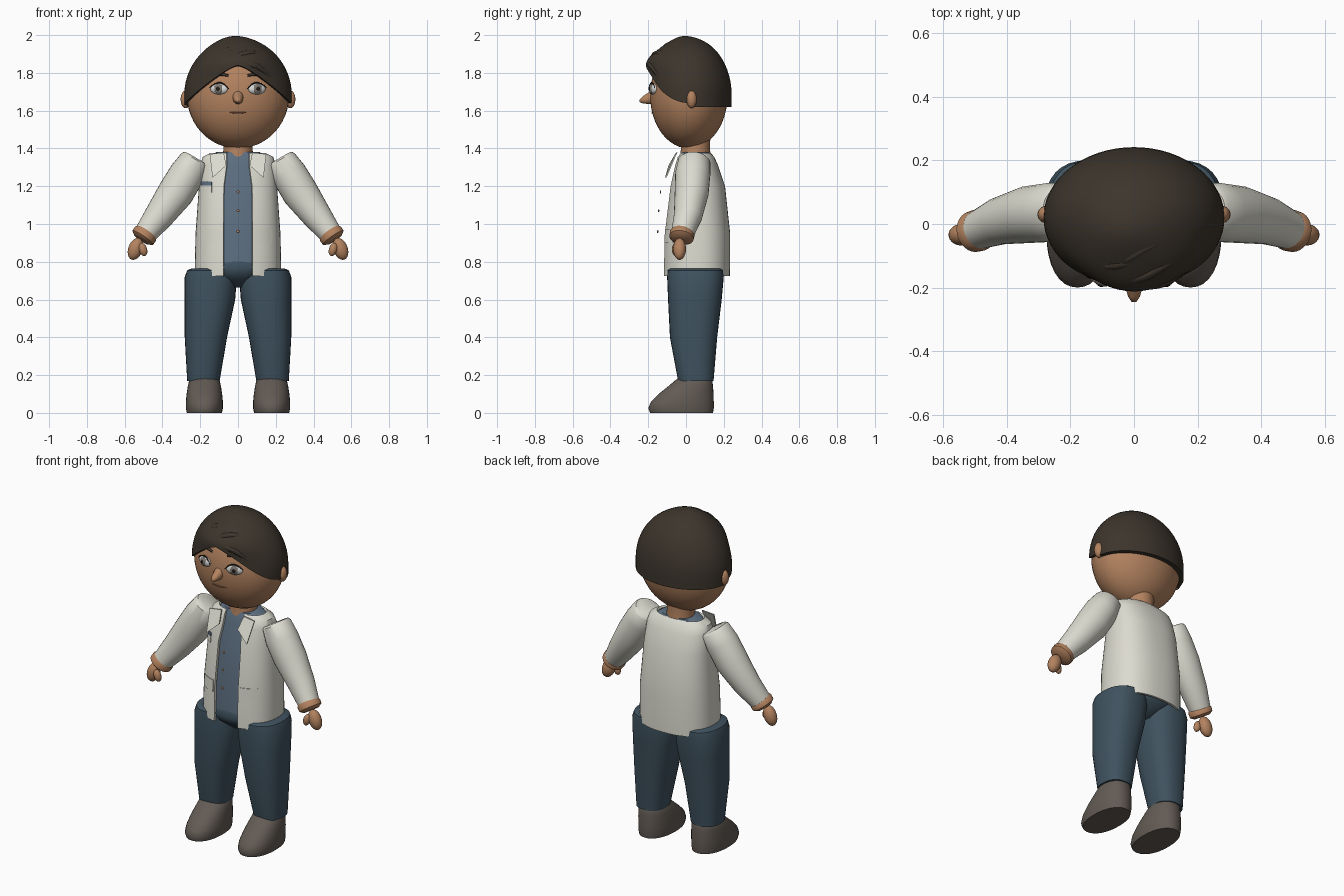
import bpy, bmesh, math
from mathutils import Vector as V, Matrix

if "Cube" in bpy.data.objects:
    bpy.data.objects.remove(bpy.data.objects["Cube"])

COLORS = {
    "skin": (0.45, 0.225, 0.115), "hair": (0.045, 0.035, 0.025), "coat_cloth": (0.72, 0.71, 0.63),
    "shirt_blue": (0.11, 0.16, 0.22), "trouser_blue": (0.05, 0.085, 0.115), "shoe_brown": (0.125, 0.105, 0.09),
    "eye_white": (0.7, 0.7, 0.68), "iris_grey": (0.2, 0.18, 0.16), "dark": (0.015, 0.012, 0.01),
    "lip": (0.24, 0.1, 0.055)}
MATS = {}
for n, c in COLORS.items():
    MATS[n] = bpy.data.materials.new(n)
    MATS[n].diffuse_color = (*c, 1)


def finish(ob, mat, solid=0.0, angle=45):
    """Link, colour, thicken inward and shade an object."""
    bpy.context.collection.objects.link(ob)
    ob.data.materials.append(MATS[mat])
    bpy.ops.object.select_all(action='DESELECT')
    bpy.context.view_layer.objects.active = ob
    ob.select_set(True)
    if ob.type == 'CURVE':
        bpy.ops.object.convert(target='MESH')
        ob = bpy.context.view_layer.objects.active
    if solid:
        m = ob.modifiers.new("thickness", 'SOLIDIFY')
        m.thickness, m.offset = solid, -1
        bpy.ops.object.modifier_apply(modifier=m.name)
    bpy.ops.object.shade_smooth_by_angle(angle=math.radians(angle))
    return ob


def loft(name, rings, mat, closed=True, cap=True, solid=0.0, angle=45):
    """Skin a list of equal-length point rings."""
    bm = bmesh.new()
    rows = [[bm.verts.new(p) for p in r] for r in rings]
    n = len(rows[0])
    for a, b in zip(rows, rows[1:]):
        for i in range(n if closed else n - 1):
            j = (i + 1) % n
            bm.faces.new((a[i], a[j], b[j], b[i]))
    if cap:
        bm.faces.new(rows[0])
        bm.faces.new(rows[-1])
    bmesh.ops.remove_doubles(bm, verts=bm.verts, dist=1e-5)
    bmesh.ops.recalc_face_normals(bm, faces=bm.faces)
    me = bpy.data.meshes.new(name)
    bm.to_mesh(me)
    bm.free()
    return finish(bpy.data.objects.new(name, me), mat, solid, angle)


def ball(name, loc, size, mat, rot=(0, 0, 0), seg=32):
    bm = bmesh.new()
    bmesh.ops.create_uvsphere(bm, u_segments=seg, v_segments=seg // 2, radius=1)
    bm.transform(Matrix.Diagonal((*size, 1)))
    me = bpy.data.meshes.new(name)
    bm.to_mesh(me)
    bm.free()
    ob = bpy.data.objects.new(name, me)
    ob.location, ob.rotation_euler = loc, rot
    return finish(ob, mat)


def strand(name, pts, radii, mat):
    cu = bpy.data.curves.new(name, 'CURVE')
    cu.dimensions, cu.bevel_depth, cu.bevel_resolution = '3D', 1.0, 2
    sp = cu.splines.new('NURBS')
    sp.points.add(len(pts) - 1)
    for p, co, r in zip(sp.points, pts, radii):
        p.co, p.radius = (*co, 1), r
    sp.order_u, sp.use_endpoint_u = 3, True
    return finish(bpy.data.objects.new(name, cu), mat)


def spow(v, e):
    return math.copysign(abs(v) ** e, v)


def oval(z, cy, rx, ry, n=32, cx=0.0, gap=0.0, k=2.4):
    """Superellipse ring; a gap leaves it open at the front."""
    t0 = math.asin((gap / rx) ** (k / 2)) if gap else 0
    out = []
    for i in range(n):
        t = t0 + (2 * math.pi - 2 * t0) * i / ((n - 1) if gap else n)
        out.append(V((cx + rx * spow(math.sin(t), 2 / k), cy - ry * spow(math.cos(t), 2 / k), z)))
    return out


# ---- head, ears, nose, mouth, neck
def face_y(x, z):
    return 0.015 - 0.205 * math.sqrt(max(0, 1 - (x / 0.27) ** 2 - ((z - 1.68) / 0.28) ** 2))

ball("head", (0, 0.015, 1.68), (0.27, 0.205, 0.28), "skin", seg=48)
loft("neck", [oval(z, 0.05, r, r, k=2) for z, r in ((1.34, 0.085), (1.4, 0.076), (1.47, 0.08))], "skin")
loft("nose", [[V((w * math.cos(i * math.pi / 8), y, z + h * math.sin(i * math.pi / 8))) for i in range(16)]
              for y, z, w, h in ((-0.17, 1.675, .03, .042), (-0.2, 1.665, .027, .03),
                                 (-0.23, 1.657, .018, .018), (-0.246, 1.652, .007, .007))], "skin", angle=60)
strand("mouth", [(x, face_y(x, z) - 0.001, z) for x, z in ((-.048, 1.592), (-.02, 1.588), (.02, 1.588), (.048, 1.592))],
       (.002, .004, .004, .002), "lip")

for s, side in ((-1, "right"), (1, "left")):
    ball(side + "_ear", (s * 0.277, 0.03, 1.66), (0.027, 0.027, 0.047), "skin", seg=20)
    # eyes as thin stacked lenses turned to follow the face
    c, nrm, rz = V((s * 0.1, face_y(0.1, 1.715), 1.715)), V((s * 0.29, -0.95, 0.05)), s * 0.3
    ball(side + "_eye", c, (0.048, 0.018, 0.029), "eye_white", (0, 0, rz), 24)
    ball(side + "_iris", c + nrm * 0.011, (0.025, 0.011, 0.026), "iris_grey", (0, 0, rz), 20)
    ball(side + "_pupil", c + nrm * 0.017, (0.012, 0.008, 0.013), "dark", (0, 0, rz), 16)
    strand(side + "_eyelid", [(s * x, face_y(x, z) - 0.013, z) for x, z in ((.05, 1.715), (.07, 1.745), (.12, 1.75), (.15, 1.722))],
           (.002, .004, .004, .002), "dark")
    strand(side + "_brow", [(s * x, face_y(x, z) - 0.004, z) for x, z in ((.05, 1.785), (.085, 1.795), (.12, 1.788), (.157, 1.765))],
           (.006, .009, .007, .002), "hair")

# ---- hair cap with a swept-up fringe
HC, HR = V((0, 0.02, 1.68)), V((0.285, 0.222, 0.305))

def bulge(x, z):
    return 0.05 * max(0, 1 - (x / HR.x) ** 2) ** 1.5 * math.exp(-((z - 1.87) / 0.08) ** 2)

def hair_y(x, z):
    d = max(0, 1 - (x / HR.x) ** 2 - ((z - HC.z) / HR.z) ** 2)
    return HC.y - HR.y * math.sqrt(d) - bulge(x, z)

N, ROWS = 64, 16
cols = []
for i in range(N):
    a = 2 * math.pi * i / N
    sx, fy = math.sin(a), math.cos(a)
    zb = 1.62
    if fy > 0:
        for _ in range(8):
            r = math.sqrt(1 - max(0, (zb - HC.z) / HR.z) ** 2)
            zb = 1.84 - 0.2 * abs(sx * r) ** 1.3
    p0 = math.asin((zb - HC.z) / HR.z)
    col = []
    for j in range(ROWS + 1):
        p = p0 + (math.pi / 2 - p0) * j / ROWS
        r = math.cos(max(p, 0))
        x, y, z = HR.x * r * sx, HC.y - HR.y * r * fy, HC.z + HR.z * math.sin(p)
        if y < HC.y:
            y -= bulge(x, z) * min(1, (HC.y - y) / 0.1)
        z += 0.016 * math.exp(-((x + 0.04) / 0.12) ** 2 - ((y + 0.04) / 0.08) ** 2) * max(0, math.sin(p))
        col.append(V((x, y, z)))
    cols.append(col)
loft("hair_cap", [[c[j] for c in cols] for j in range(ROWS + 1)], "hair", cap=False, solid=0.035, angle=60)
LOCKS = (((-.19, 1.82), (-.11, 1.90), (0, 1.935), (.13, 1.93)), ((-.13, 1.86), (-.04, 1.93), (.05, 1.96), (.1, 1.95)),
         ((-.09, 1.85), (0, 1.89), (.09, 1.91), (.17, 1.89)), ((-.03, 1.85), (.06, 1.85), (.13, 1.82), (.2, 1.75)))
for k, lock in enumerate(LOCKS):
    strand("hair_lock_%d" % (k + 1), [(x, hair_y(x, z) + 0.008, z) for x, z in lock], (.004, .018, .017, .002), "hair")

# ---- coat, shirt, collar, pockets, buttons
COAT = ((.725, .055, .23, .178), (.95, .058, .225, .176), (1.2, .06, .207, .147), (1.31, .055, .2, .115),
        (1.355, .052, .187, .098), (1.377, .05, .145, .08))
loft("coat_body", [oval(*c, n=48, gap=g) for c, g in zip(COAT, (.078, .078, .075, .06, .06, .06))],
     "coat_cloth", closed=False, cap=False, solid=0.013)
loft("shirt", [oval(z if z > .8 else .77, cy, rx - .018, ry - .018) for z, cy, rx, ry in COAT[:4]]
     + [oval(1.35, .05, .16, .085), oval(1.38, .05, .115, .073)], "shirt_blue")

def coat_y(x, z):
    for a, b in zip(COAT, COAT[1:]):
        if a[0] <= z <= b[0]:
            t = (z - a[0]) / (b[0] - a[0])
            cy, rx, ry = (a[i] + (b[i] - a[i]) * t for i in (1, 2, 3))
            return cy - ry * max(0, 1 - abs(x / rx) ** 2.4) ** (1 / 2.4)

def coat_plate(name, x0, x1, z0, z1, mat, lift=0.004):
    rows = [[V((x0 + (x1 - x0) * i / 6, coat_y(x0 + (x1 - x0) * i / 6, z) - lift, z)) for i in range(7)] for z in (z0, z1)]
    loft(name, rows, mat, closed=False, cap=False, solid=0.005)

coat_plate("chest_pocket", -.195, -.14, 1.168, 1.222, "coat_cloth")
coat_plate("chest_pocket_trim", -.195, -.14, 1.205, 1.224, "shirt_blue", 0.007)
for s, side in ((-1, "right"), (1, "left")):
    x0, x1 = sorted((s * 0.09, s * 0.18))
    coat_plate(side + "_hip_pocket", x0, x1, 0.9, 0.97, "coat_cloth")
    outline = ((.15, -.05, 1.37), (.075, -.045, 1.378), (.062, -.085, 1.31), (.135, -.103, 1.245))
    loft(side + "_lapel", [[V((s * x, y - d, z)) for x, y, z in outline] for d in (0, 0.008)], "coat_cloth")
for k, (y, z) in enumerate(((-.135, 1.17), (-.145, 1.07), (-.15, .96))):
    ball("button_%d" % (k + 1), (0, y, z), (0.008, 0.004, 0.008), "skin", seg=12)

# ---- trousers and shoes
loft("trouser_seat", [oval(*r) for r in ((.81, .052, .17, .152), (.77, .052, .19, .17), (.72, .05, .14, .14),
                                         (.665, .05, .04, .07))], "trouser_blue", angle=60)
LEG = ((.765, .05, .14, .105, .135, ), (.755, .05, .141, .128, .147), (.72, .05, .144, .138, .15), (.6, .047, .149, .134, .142),
       (.4, .04, .17, .112, .125), (.17, .052, .183, .086, .094))
SHOE = ((0, -.19, .143, .093), (.025, -.2, .147, .098), (.06, -.185, .147, .098), (.1, -.145, .146, .094),
        (.14, -.095, .143, .088), (.17, -.06, .14, .081), (.19, -.03, .13, .068), (.2, 0, .11, .045))
for s, side in ((-1, "right"), (1, "left")):
    loft(side + "_trouser_leg", [oval(z, cy, rx, ry, cx=s * cx) for z, cy, cx, rx, ry in LEG], "trouser_blue")
    loft(side + "_shoe", [oval(z, (a + b) / 2, w, (b - a) / 2, cx=s * .178, k=2.2) for z, a, b, w in SHOE], "shoe_brown")


# ---- arms: sleeves, cuffs, hands
def limb(name, spec, s, mat):
    """Loft ovals across a bent path of (x, y, z, in-plane radius, depth radius)."""
    pts = [V((s * p[0], p[1], p[2])) for p in spec]
    rings = []
    for i, p in enumerate(spec):
        d = (pts[min(i + 1, len(pts) - 1)] - pts[max(i - 1, 0)]).normalized()
        e1 = d.cross(V((0, 1, 0))).normalized()
        e2 = e1.cross(d)
        rings.append([pts[i] + e1 * p[3] * math.cos(t) + e2 * p[4] * math.sin(t)
                      for t in (2 * math.pi * k / 28 for k in range(28))])
    return loft(name, rings, mat)

for s, side in ((-1, "right"), (1, "left")):
    limb(side + "_sleeve", ((.224, .045, 1.345, .072, .07), (.23, .044, 1.335, .08, .085), (.27, .036, 1.265, .094, .093),
                            (.33, .03, 1.165, .096, .09), (.42, .01, 1.04, .078, .075), (.493, -.02, .945, .06, .06)), s, "coat_cloth")
    limb(side + "_cuff", ((.483, -.017, .958, .058, .058), (.49, -.02, .948, .067, .066), (.504, -.024, .928, .066, .065),
                          (.512, -.026, .916, .045, .045)), s, "skin")
    ball(side + "_hand", (s * .543, -.034, .868), (.038, .034, .06), "skin", (0, s * -.35, 0), 24)
    ball(side + "_thumb", (s * .503, -.055, .865), (.022, .02, .036), "skin", (0, s * .3, 0), 16)

for m in bpy.data.materials:
    if m.users and not m.is_grease_pencil:
        m.use_nodes = True
        m.node_tree.nodes["Principled BSDF"].inputs["Base Color"].default_value = m.diffuse_color
